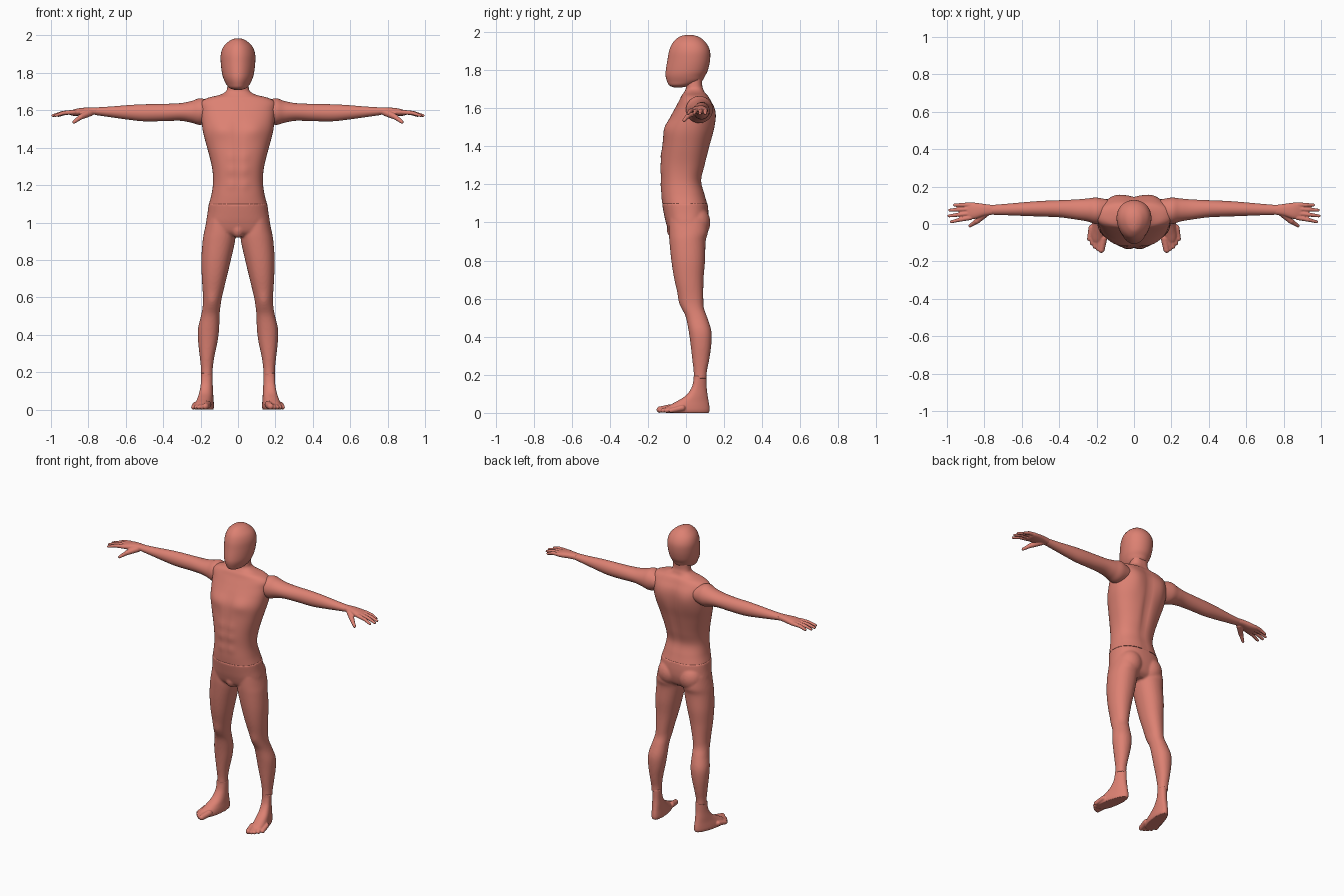
import bpy
import bmesh
from math import sin, cos, pi, exp, copysign
from mathutils import Vector

SEGMENTS = 56
STEPS = 6

default_cube = bpy.data.objects.get("Cube")
if default_cube:
    bpy.data.objects.remove(default_cube, do_unlink=True)

# One clay colour for the whole figure
clay = bpy.data.materials.new("salmon clay")
clay.use_nodes = True
clay.diffuse_color = (0.72, 0.22, 0.17, 1)
shader = next(n for n in clay.node_tree.nodes if n.type == "BSDF_PRINCIPLED")
shader.inputs["Base Color"].default_value = clay.diffuse_color
shader.inputs["Roughness"].default_value = 0.6


def spline(rows):
    """Smoothly interpolate the section rows (Catmull-Rom)."""
    rows = [Vector(r) for r in rows]
    last = len(rows) - 1
    for i in range(last):
        before, a, b, after = rows[max(i - 1, 0)], rows[i], rows[i + 1], rows[min(i + 2, last)]
        for k in range(STEPS):
            t = k / STEPS
            ease_in, ease_out = (b - before) / 2, (after - a) / 2
            yield (a + ease_in * t + (3 * (b - a) - 2 * ease_in - ease_out) * t ** 2
                   + (2 * (a - b) + ease_in + ease_out) * t ** 3)
    yield rows[last]


def loft(bm, rows, axis="z", power=1.0, taper=0.0, side=1):
    """Skin rounded sections; a row is (station, a low, a high, b low, b high)."""
    rings = []
    for station, a_low, a_high, b_low, b_high in spline(rows):
        ring = []
        for i in range(SEGMENTS):
            angle = 2 * pi * i / SEGMENTS
            u = copysign(abs(cos(angle)) ** power, cos(angle))
            v = copysign(abs(sin(angle)) ** power, sin(angle))
            a = (a_low + a_high) / 2 + u * (a_high - a_low) / 2 * (1 + taper * v)
            b = (b_low + b_high) / 2 + v * (b_high - b_low) / 2
            x, y, z = (a, b, station) if axis == "z" else (station, a, b)
            ring.append(bm.verts.new((x * side, y, z)))
        rings.append(ring)
    for lower, upper in zip(rings, rings[1:]):
        for i in range(SEGMENTS):
            j = (i + 1) % SEGMENTS
            bm.faces.new((lower[i], lower[j], upper[j], upper[i]))
    bm.faces.new(rings[0])
    bm.faces.new(rings[-1])


def bulge(bm, centre, radii, push):
    """Swell (or sink) the surface in y around a point, on both sides of the body."""
    for v in bm.verts:
        offset = (abs(v.co.x) - centre[0], v.co.y - centre[1], v.co.z - centre[2])
        v.co.y += push * exp(-sum((o / r) ** 2 for o, r in zip(offset, radii)))


def blob(bm, centre, radii):
    made = bmesh.ops.create_uvsphere(bm, u_segments=24, v_segments=16, radius=1)["verts"]
    for v in made:
        v.co = Vector(c + p * r for c, p, r in zip(centre, v.co, radii))


def capsule(bm, start, end, r_start, r_end):
    start, end = Vector(start), Vector(end)
    along = end - start
    made = bmesh.ops.create_cone(bm, cap_ends=True, segments=16, radius1=r_start,
                                 radius2=r_end, depth=along.length)["verts"]
    turn = along.to_track_quat("Z", "Y")
    for v in made:
        v.co = turn @ v.co + (start + end) / 2
    blob(bm, start, [r_start] * 3)
    blob(bm, end, [r_end] * 3)


def finish(bm, name, mirror=False, voxel=None, relax=4):
    bmesh.ops.recalc_face_normals(bm, faces=bm.faces)
    mesh = bpy.data.meshes.new(name)
    bm.to_mesh(mesh)
    bm.free()
    mesh.materials.append(clay)
    obj = bpy.data.objects.new(name, mesh)
    bpy.context.scene.collection.objects.link(obj)
    bpy.ops.object.select_all(action="DESELECT")
    obj.select_set(True)
    bpy.context.view_layer.objects.active = obj
    bpy.ops.object.shade_smooth_by_angle(angle=pi / 3)
    if voxel:
        remesh = obj.modifiers.new("blend", "REMESH")
        remesh.mode = "VOXEL"
        remesh.voxel_size = voxel
        remesh.use_smooth_shade = True
        smooth = obj.modifiers.new("relax", "SMOOTH")
        smooth.iterations = relax
    if mirror:
        obj.modifiers.new("mirror", "MIRROR").use_mirror_merge = False
    return obj


def symmetric(rows):
    return [(z, -half, half, front, back) for z, half, front, back in rows]


# Head: narrower towards the face
bm = bmesh.new()
loft(bm, symmetric([
    (1.708, .015, -.06, -.03), (1.72, .046, -.088, .03), (1.742, .064, -.1, .082),
    (1.77, .077, -.107, .1), (1.8, .085, -.106, .115), (1.85, .091, -.098, .126),
    (1.9, .091, -.089, .126), (1.94, .077, -.072, .108), (1.97, .047, -.043, .076),
    (1.982, .022, -.015, .045), (1.985, .002, .012, .018)]), taper=.14)
finish(bm, "head")

# Torso and neck, with chest, belly and back relief
bm = bmesh.new()
loft(bm, symmetric([
    (1.1, .155, -.126, .112), (1.15, .142, -.13, .098), (1.22, .133, -.13, .082),
    (1.3, .14, -.132, .1), (1.4, .165, -.125, .125), (1.48, .186, -.113, .144),
    (1.55, .196, -.084, .15), (1.6, .2, -.058, .145), (1.64, .2, -.036, .128),
    (1.665, .165, -.024, .115), (1.682, .1, -.012, .1), (1.7, .066, -.002, .092),
    (1.725, .057, .0, .086), (1.77, .056, .0, .088)]), power=.85)
bulge(bm, (.085, -.1, 1.5), (.06, .09, .045), -.012)
bulge(bm, (.1, .14, 1.56), (.06, .09, .09), .014)
bulge(bm, (0, .12, 1.4), (.022, .06, .22), -.014)
bulge(bm, (0, -.12, 1.38), (.012, .05, .2), .006)
for height in (1.2, 1.28, 1.35):
    bulge(bm, (.035, -.13, height), (.025, .05, .028), -.005)
finish(bm, "torso")

# Pelvis and both legs blended into one skin
bm = bmesh.new()
loft(bm, symmetric([
    (1.1, .157, -.126, .113), (1.05, .163, -.117, .118), (1., .171, -.106, .116),
    (.95, .172, -.088, .1), (.925, .12, -.06, .07)]), power=.85)
leg_rows = [
    (1.02, .03, .165, -.09, .11), (.95, .015, .181, -.09, .115), (.9, .016, .189, -.087, .103),
    (.8, .038, .196, -.077, .1), (.7, .062, .193, -.061, .092), (.6, .086, .187, -.036, .091),
    (.55, .094, .189, -.02, .094), (.5, .099, .198, .0, .112), (.43, .101, .214, .014, .133),
    (.36, .11, .213, .024, .133), (.28, .127, .204, .033, .122), (.22, .135, .198, .04, .11),
    (.18, .136, .197, .04, .108)]
for side in (1, -1):
    loft(bm, leg_rows, power=.93, side=side)
    blob(bm, (side * .078, .055, 1.), (.078, .073, .085))
bulge(bm, (.138, -.03, .58), (.03, .05, .04), -.007)
blob(bm, (0, -.065, .965), (.036, .036, .048))
finish(bm, "pelvis_and_legs", voxel=.007, relax=3)

# Arms
bm = bmesh.new()
loft(bm, [
    (.14, .01, .13, 1.54, 1.645), (.2, .0, .141, 1.522, 1.664), (.25, .014, .136, 1.534, 1.649),
    (.31, .024, .131, 1.544, 1.638), (.4, .036, .127, 1.542, 1.634), (.5, .04, .123, 1.541, 1.632),
    (.58, .043, .117, 1.549, 1.628), (.68, .047, .108, 1.563, 1.62), (.765, .05, .101, 1.575, 1.615)],
    axis="x")
finish(bm, "arms", mirror=True)

# Hands: palm, four fingers and a thumb
bm = bmesh.new()
loft(bm, [
    (.755, .05, .101, 1.576, 1.615), (.8, .044, .107, 1.576, 1.615), (.85, .028, .114, 1.571, 1.611),
    (.885, .026, .115, 1.571, 1.602), (.9, .033, .11, 1.576, 1.595)], axis="x", power=.85)
fingers = [(.034, .976, .012), (.057, .99, .043), (.08, .986, .074), (.103, .96, .101)]
for root, reach, tip in fingers:
    knuckle = ((.885 + reach) / 2, (root + tip) / 2, 1.586)
    capsule(bm, (.875, root, 1.59), knuckle, .013, .011)
    capsule(bm, knuckle, (reach, tip, 1.572), .011, .008)
capsule(bm, (.79, .06, 1.588), (.84, .015, 1.565), .02, .015)
capsule(bm, (.84, .015, 1.565), (.877, -.01, 1.537), .014, .009)
finish(bm, "hands", mirror=True, voxel=.0035, relax=3)

# Feet: built straight, then splayed outwards
bm = bmesh.new()
loft(bm, symmetric([
    (.0, .042, -.105, .12), (.015, .046, -.112, .124), (.035, .044, -.095, .123),
    (.06, .039, -.05, .119), (.09, .035, -.002, .114), (.13, .031, .028, .109),
    (.17, .03, .039, .108), (.195, .03, .04, .108)]), power=.9, taper=-.14)
for i in range(5):
    root = -.03 + .019 * i
    thick = .017 if i == 0 else .0125
    reach = -.138 + .003 * i * (i + 1)
    capsule(bm, (root, reach + .06, .026), (root, reach, thick), thick + .003, thick)
for v in bm.verts:
    v.co.x += .165 + (.075 - v.co.y) * .18
    v.co.z = max(v.co.z, 0)
finish(bm, "feet", mirror=True, voxel=.004, relax=3)
